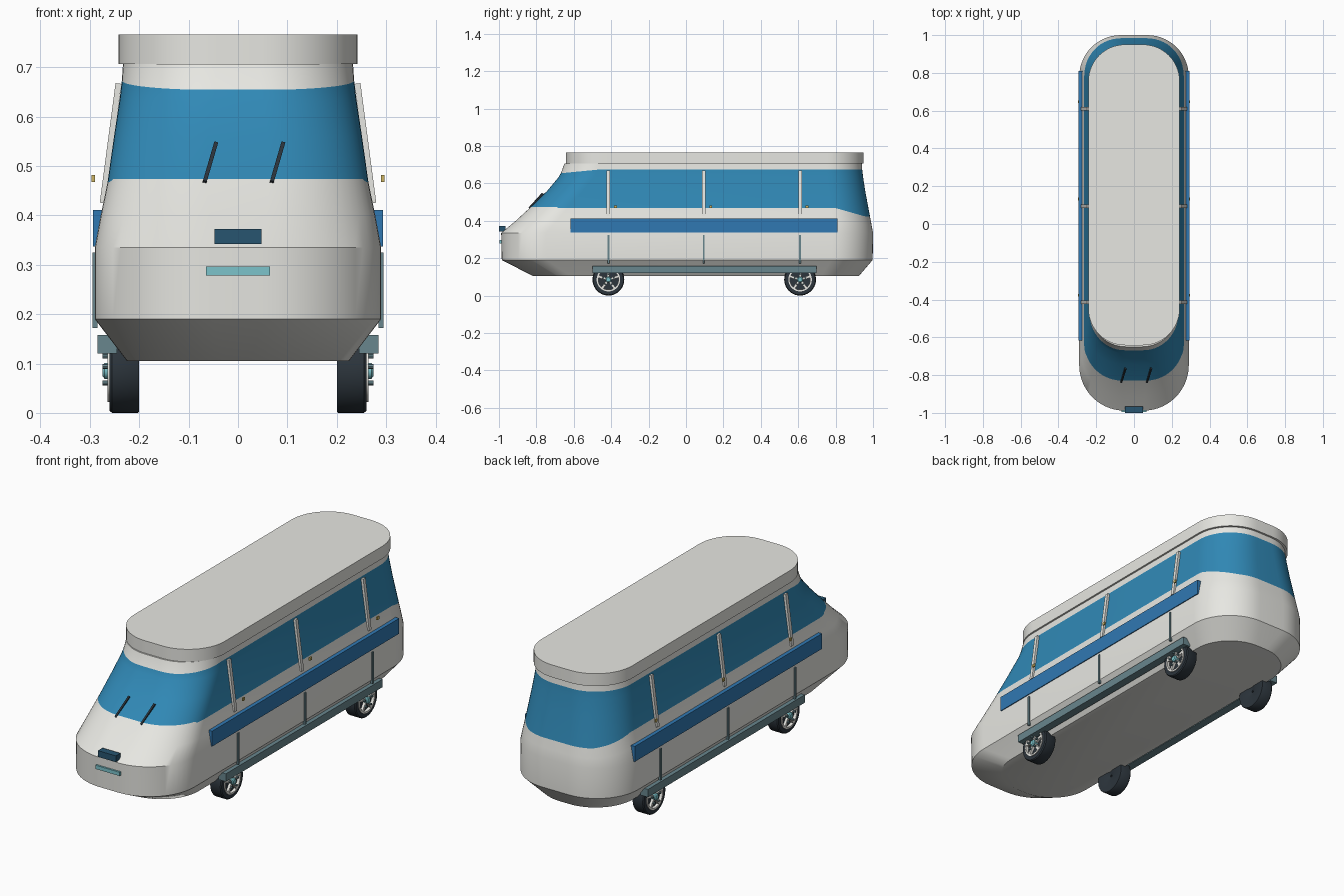
import bpy, bmesh, math
from mathutils import Vector, Matrix

if "Cube" in bpy.data.objects:
    bpy.data.objects.remove(bpy.data.objects["Cube"])

def mat(name, c):
    m = bpy.data.materials.new(name)
    m.diffuse_color = (*c, 1)
    m.use_nodes = True
    m.node_tree.nodes["Principled BSDF"].inputs["Base Color"].default_value = m.diffuse_color
    return m

SHELL = mat("shell", (0.80, 0.80, 0.76))
GLASS = mat("glass", (0.03, 0.25, 0.47))
BLUE = mat("blue", (0.03, 0.19, 0.45))
NAVY = mat("navy", (0.02, 0.09, 0.16))
TEAL = mat("teal", (0.14, 0.24, 0.27))
AQUA = mat("aqua", (0.20, 0.55, 0.60))
BLACK = mat("black", (0.025, 0.035, 0.045))
GOLD = mat("gold", (0.60, 0.45, 0.12))

def finish(bm, name, mats, smooth=True, angle=35):
    bmesh.ops.recalc_face_normals(bm, faces=bm.faces[:])
    me = bpy.data.meshes.new(name)
    bm.to_mesh(me)
    bm.free()
    for m in mats:
        me.materials.append(m)
    ob = bpy.data.objects.new(name, me)
    bpy.context.collection.objects.link(ob)
    if smooth:
        bpy.ops.object.select_all(action='DESELECT')
        ob.select_set(True)
        bpy.context.view_layer.objects.active = ob
        bpy.ops.object.shade_smooth_by_angle(angle=math.radians(angle))
    return ob

def plan(hw, yf, yb, rf, rb, n=14):
    """Rounded rectangle outline seen from above."""
    pts = []
    for cx, cy, r, a0 in ((hw - rb, yb - rb, rb, 0), (rb - hw, yb - rb, rb, 90),
                          (rf - hw, yf + rf, rf, 180), (hw - rf, yf + rf, rf, 270)):
        for i in range(n + 1):
            a = math.radians(a0 + 90 * i / n)
            pts.append((cx + r * math.cos(a), cy + r * math.sin(a)))
    return pts

def loft(name, rings, mats, band=()):
    bm = bmesh.new()
    vs = [[bm.verts.new(p) for p in r] for r in rings]
    n = len(vs[0])
    for k in range(len(vs) - 1):
        for i in range(n):
            j = (i + 1) % n
            f = bm.faces.new((vs[k][i], vs[k][j], vs[k + 1][j], vs[k + 1][i]))
            f.material_index = int(k in band)
    bm.faces.new(vs[0])
    bm.faces.new(vs[-1])
    return finish(bm, name, mats)

def box(name, lo, hi, m):
    bm = bmesh.new()
    c = (Vector(lo) + Vector(hi)) / 2
    s = Vector(hi) - Vector(lo)
    bmesh.ops.create_cube(bm, size=1, matrix=Matrix.Translation(c) @ Matrix.Diagonal((*s, 1)))
    return finish(bm, name, [m], False)

def bar(name, a, b, w, d, m):
    """Straight bar from a to b."""
    a, b = Vector(a), Vector(b)
    z = (b - a).normalized()
    x = Vector((0, 1, 0)).cross(z).normalized()
    y = z.cross(x)
    rot = Matrix((x, y, z)).transposed().to_4x4()
    bm = bmesh.new()
    bmesh.ops.create_cube(bm, size=1, matrix=Matrix.Translation((a + b) / 2) @ rot
                          @ Matrix.Diagonal((w, d, (b - a).length, 1)))
    return finish(bm, name, [m], False)

def lathe_x(name, prof, cy, cz, s, m, n=40):
    """Spin a closed (x, radius) profile about a sideways axle."""
    bm = bmesh.new()
    vs = [[bm.verts.new((s * x, cy + r * math.cos(2 * math.pi * i / n),
                         cz + r * math.sin(2 * math.pi * i / n))) for i in range(n)] for x, r in prof]
    for k in range(len(prof)):
        l = (k + 1) % len(prof)
        for i in range(n):
            j = (i + 1) % n
            bm.faces.new((vs[k][i], vs[k][j], vs[l][j], vs[l][i]))
    return finish(bm, name, [m])

# body sections: z, half width, front y, back y, front radius, back radius
SEC = [(0.105, 0.225, -0.82, 0.925, 0.20, 0.20), (0.19, 0.29, -0.985, 0.998, 0.24, 0.22),
       (0.335, 0.29, -0.988, 1.0, 0.24, 0.22), (0.40, 0.278, -0.91, 0.988, 0.22, 0.21),
       (0.468, 0.264, -0.835, 0.975, 0.20, 0.20), (0.56, 0.251, -0.742, 0.958, 0.19, 0.195),
       (0.64, 0.239, -0.675, 0.946, 0.19, 0.19), (0.675, 0.235, -0.66, 0.942, 0.19, 0.19),
       (0.706, 0.233, -0.65, 0.94, 0.19, 0.19)]

def section(z):
    for a, b in zip(SEC, SEC[1:]):
        if z <= b[0] + 1e-9:
            t = (z - a[0]) / (b[0] - a[0])
            return [p + (q - p) * t for p, q in zip(a, b)][1:]
    return SEC[-1][1:]

def ring(z0):
    """Outline at a height; the window line dips at the back and front."""
    out = []
    for i, (x, y) in enumerate(plan(*section(z0))):
        z = z0
        if abs(z0 - 0.468) < 1e-6:
            z += -0.045 * min(1, max(0, (y - 0.80) / 0.15)) + 0.006 * (y < -0.7)
        elif abs(z0 - 0.675) < 1e-6:
            z -= 0.02 * min(1, max(0, (-0.45 - y) / 0.2))
        elif abs(z0 - 0.40) < 1e-6:
            z -= 0.02 * min(1, max(0, (y - 0.80) / 0.15))
        elif abs(z0 - 0.64) < 1e-6:
            z -= 0.01 * min(1, max(0, (-0.45 - y) / 0.2))
        out.append((*plan(*section(z))[i], z))
    return out

loft("body_shell", [ring(s[0]) for s in SEC], [SHELL, GLASS], band=(4, 5, 6))

# roof lid
lid = plan(0.242, -0.642, 0.95, 0.195, 0.195)
loft("roof", [[(x, y, z) for x, y in lid] for z in (0.706, 0.766)], [SHELL])

# front plate, light strip and wipers
box("front_plate", (-0.048, -1.0, 0.342), (0.048, -0.965, 0.372), NAVY)
box("front_light_strip", (-0.065, -0.996, 0.278), (0.065, -0.975, 0.296), AQUA)
for x in (-0.068, 0.068):
    bar("wiper", (x, -0.837, 0.466), (x + 0.023, -0.765, 0.545), 0.008, 0.012, BLACK)

STATIONS = (-0.415, 0.095, 0.61)
for s in (-1, 1):
    # side trim
    def side(name, x0, x1, y0, y1, z0, z1, m):
        return box(name, (min(s * x0, s * x1), y0, z0), (max(s * x0, s * x1), y1, z1), m)
    side("side_stripe", 0.27, 0.294, -0.617, 0.81, 0.337, 0.411, BLUE)
    side("sill_rail", 0.245, 0.285, -0.50, 0.697, 0.12, 0.158, TEAL)
    for y in STATIONS:
        bar("window_pillar", (s * 0.274, y, 0.425), (s * 0.242, y, 0.667), 0.012, 0.018, SHELL)
        side("door_seam", 0.285, 0.295, y - 0.005, y + 0.005, 0.172, 0.325, TEAL)
        side("door_handle", 0.29, 0.297, y + 0.03, y + 0.045, 0.468, 0.482, GOLD)

    # wheels
    for y in (-0.415, 0.61):
        z = 0.085
        lathe_x("tyre", [(0.20, 0.03), (0.20, 0.083), (0.203, 0.085), (0.255, 0.085), (0.26, 0.081),
                         (0.26, 0.062), (0.25, 0.058), (0.25, 0.005), (0.21, 0.005)], y, z, s, BLACK)
        lathe_x("rim", [(0.25, 0.054), (0.25, 0.063), (0.264, 0.063), (0.264, 0.054)], y, z, s, SHELL)
        lathe_x("hub", [(0.25, 0.0005), (0.25, 0.016), (0.27, 0.016), (0.274, 0.011), (0.274, 0.0005)],
                y, z, s, AQUA, 20)
        for k in range(5):
            a = math.radians(90 + 72 * k)
            dy, dz = math.cos(a), math.sin(a)
            bm = bmesh.new()
            bmesh.ops.create_cube(bm, size=1, matrix=Matrix.Translation((s * 0.258, y + 0.035 * dy, z + 0.035 * dz))
                                  @ Matrix.Rotation(a, 4, 'X') @ Matrix.Diagonal((0.012, 0.044, 0.013, 1)))
            finish(bm, "spoke", [SHELL], False)
            lathe_x("wheel_stud", [(0.26, 0.0005), (0.26, 0.005), (0.274, 0.005), (0.274, 0.0005)],
                    y + 0.03 * dy, z + 0.03 * dz, s, TEAL, 8)
